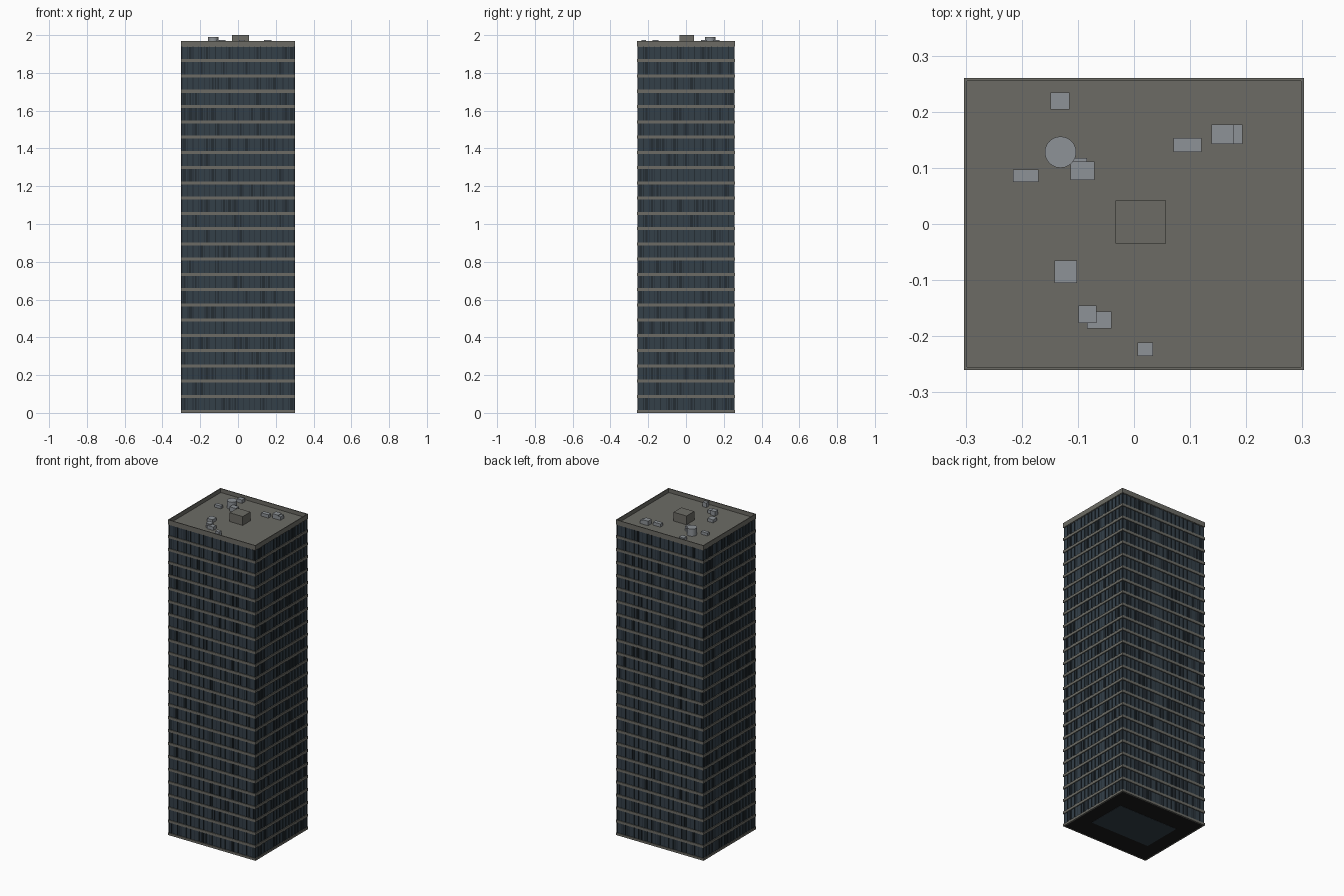
import bpy, bmesh, random
from mathutils import Matrix, Vector

if "Cube" in bpy.data.objects:
    bpy.data.objects.remove(bpy.data.objects["Cube"])

random.seed(4)
HX, HY = 0.303, 0.26          # outer half sizes
GX, GY = 0.298, 0.255         # glass half sizes
ROOF, TOP = 1.945, 1.97
PITCH, BAND = 0.0808, 0.016


def material(name, rgb):
    m = bpy.data.materials.new(name)
    m.diffuse_color = (*rgb, 1)
    m.use_nodes = True
    m.node_tree.nodes["Principled BSDF"].inputs["Base Color"].default_value = m.diffuse_color
    return m


glass = material("dark_glass", (0.033, 0.05, 0.066))
frame = material("mullion_dark", (0.018, 0.026, 0.034))
stone = material("concrete", (0.15, 0.148, 0.13))
metal = material("grey_metal", (0.27, 0.29, 0.31))
black = material("underside_dark", (0.01, 0.01, 0.01))


def boxes(name, items, mat):
    """One object from (x0, x1, y0, y1, z0, z1) boxes."""
    bm = bmesh.new()
    for x0, x1, y0, y1, z0, z1 in items:
        c = Vector(((x0 + x1) / 2, (y0 + y1) / 2, (z0 + z1) / 2))
        mtx = Matrix.Translation(c) @ Matrix.Diagonal((x1 - x0, y1 - y0, z1 - z0, 1))
        bmesh.ops.create_cube(bm, size=1, matrix=mtx)
    me = bpy.data.meshes.new(name)
    bm.to_mesh(me)
    bm.free()
    ob = bpy.data.objects.new(name, me)
    me.materials.append(mat)
    bpy.context.collection.objects.link(ob)
    return ob


def ring(z0, z1, hx, hy, t):
    """Four non-overlapping boxes forming a rectangular ring."""
    return [(-hx, hx, -hy, -hy + t, z0, z1), (-hx, hx, hy - t, hy, z0, z1),
            (-hx, -hx + t, -hy + t, hy - t, z0, z1), (hx - t, hx, -hy + t, hy - t, z0, z1)]


# glass body
boxes("glass_body", [(-GX, GX, -GY, GY, 0.004, ROOF - 0.006)], glass)

# floor bands on every storey
bands = []
for k in range(24):
    z = 0.014 + PITCH * k
    bands += ring(max(z - BAND, 0), z, HX, HY, 0.008)
boxes("floor_bands", bands, stone)

# underside slab and central core panel
boxes("base_underside", [(-GX, GX, -GY, GY, 0.001, 0.006)], black)
boxes("core_base", [(-0.205, 0.205, -0.125, 0.125, 0, 0.005)], glass)

# vertical mullions and irregular darker strips on all four sides
mullions, strips = [], []


def facade(out, a, w, depth, z0, z1, along_x, side):
    if along_x:
        ys = sorted((side * (GY - 0.002), side * (GY + depth)))
        out.append((a - w, a + w, ys[0], ys[1], z0, z1))
    else:
        xs = sorted((side * (GX - 0.002), side * (GX + depth)))
        out.append((xs[0], xs[1], a - w, a + w, z0, z1))


for along_x, half, n in ((True, GX, 20), (False, GY, 17)):
    step = 2 * half / n
    for side in (-1, 1):
        for i in range(n + 1):
            a = max(min(-half + i * step, half - 0.0015), -half + 0.0015)
            facade(mullions, a, 0.0015, 0.003, 0.01, ROOF - 0.006, along_x, side)
        for k in range(24):
            z = 0.014 + PITCH * k
            for i in range(n):
                if random.random() < 0.3:
                    a = -half + (i + 0.5) * step
                    facade(strips, a, step * random.uniform(0.12, 0.3), 0.0015,
                           z, z + PITCH - BAND, along_x, side)
boxes("mullions", mullions, frame)
boxes("dark_window_strips", strips, frame)

# roof deck and parapet
boxes("roof_deck", [(-HX + 0.003, HX - 0.003, -HY + 0.003, HY - 0.003, 1.938, ROOF)], stone)
boxes("parapet", ring(1.94, TOP, HX, HY, 0.005), stone)

# roof plant room
boxes("plant_room", [(-0.033, 0.057, -0.035, 0.042, ROOF, 2.0)], stone)

# small roof units: centre x, y, width, depth, top
units = [(-0.132, 0.219, 0.034, 0.03, 1.966), (-0.193, 0.086, 0.045, 0.022, 1.962),
         (-0.092, 0.095, 0.043, 0.033, 1.973), (-0.098, 0.108, 0.028, 0.02, 1.966),
         (0.095, 0.141, 0.05, 0.025, 1.965), (0.158, 0.16, 0.04, 0.035, 1.973),
         (0.175, 0.16, 0.036, 0.034, 1.967), (-0.122, -0.085, 0.04, 0.04, 1.964),
         (-0.083, -0.161, 0.032, 0.031, 1.973), (-0.062, -0.171, 0.043, 0.03, 1.966),
         (0.02, -0.223, 0.027, 0.024, 1.973)]
boxes("roof_units", [(x - w / 2, x + w / 2, y - d / 2, y + d / 2, ROOF, t)
                     for x, y, w, d, t in units], metal)

# round water tank
bpy.ops.mesh.primitive_cylinder_add(vertices=24, radius=0.028, depth=1.99 - ROOF,
                                    location=(-0.131, 0.128, (1.99 + ROOF) / 2))
tank = bpy.context.object
tank.name = "water_tank"
tank.data.materials.append(metal)
bpy.ops.object.shade_smooth_by_angle()
